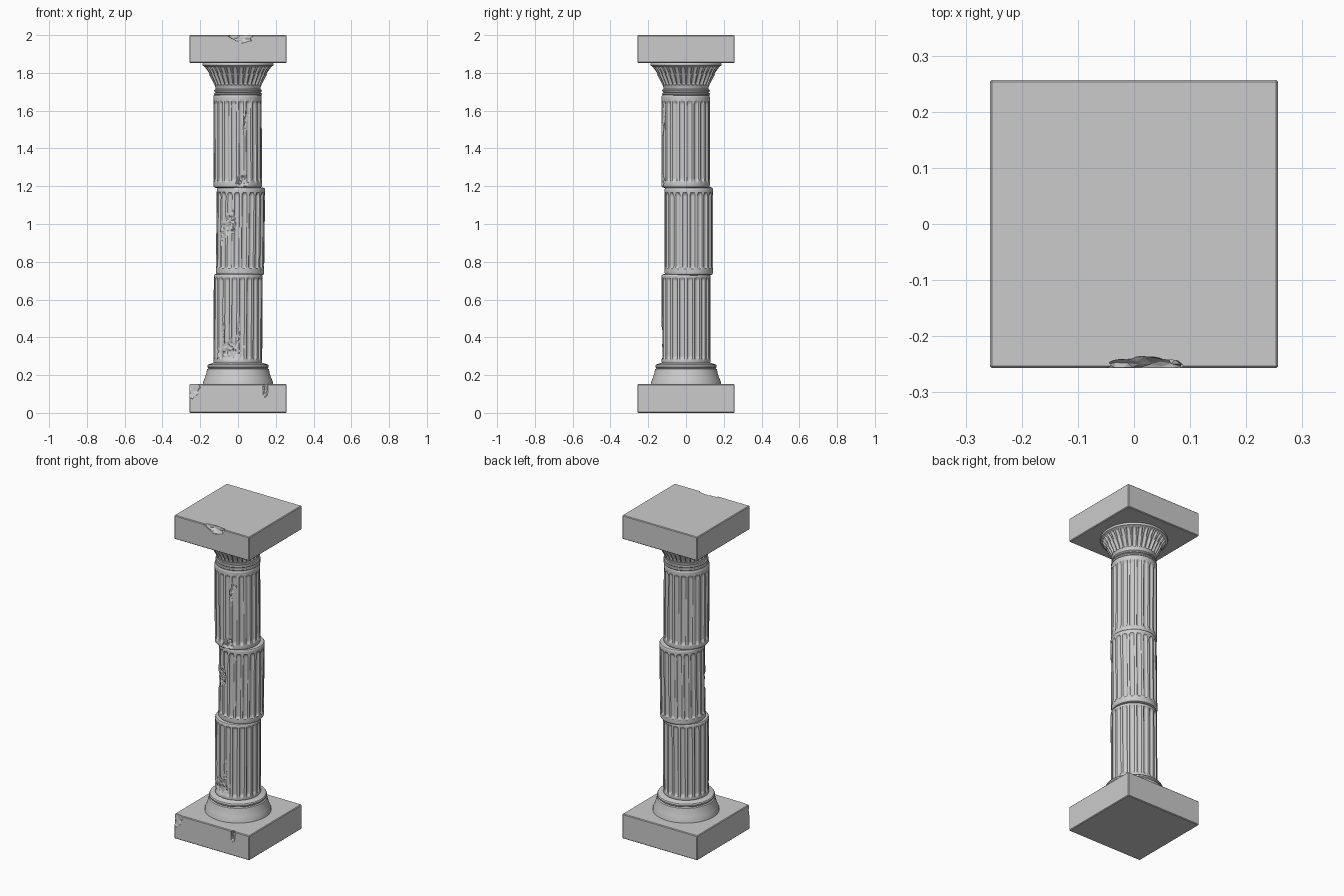
import bpy, bmesh, math, random
from mathutils import Vector, noise

if "Cube" in bpy.data.objects:
    bpy.data.objects.remove(bpy.data.objects["Cube"])

random.seed(4)
HALF = 0.257


def finish(name, bm, angle=35):
    bmesh.ops.recalc_face_normals(bm, faces=bm.faces)
    me = bpy.data.meshes.new(name)
    bm.to_mesh(me)
    bm.free()
    ob = bpy.data.objects.new(name, me)
    bpy.context.collection.objects.link(ob)
    bpy.ops.object.select_all(action='DESELECT')
    ob.select_set(True)
    bpy.context.view_layer.objects.active = ob
    if angle:
        bpy.ops.object.shade_smooth_by_angle(angle=math.radians(angle))
    return ob


def lathe(name, heights, radius, n):
    """Closed surface of revolution whose radius may vary with angle and height."""
    bm = bmesh.new()
    rings = []
    for z in heights:
        ring = []
        for i in range(n):
            a = 2 * math.pi * i / n
            r = radius(a, z)
            ring.append(bm.verts.new((r * math.cos(a), r * math.sin(a), z)))
        rings.append(ring)
    for lo, hi in zip(rings, rings[1:]):
        for i in range(n):
            j = (i + 1) % n
            bm.faces.new((lo[i], lo[j], hi[j], hi[i]))
    bm.faces.new(rings[0][::-1])
    bm.faces.new(rings[-1])
    return finish(name, bm)


def interp(profile, z):
    for (r0, z0), (r1, z1) in zip(profile, profile[1:]):
        if z <= z1:
            return r0 + (r1 - r0) * (z - z0) / (z1 - z0)
    return profile[-1][0]


def groove(a, z, count, z0, z1, width, depth, r):
    """Depth of a round-ended flute at this point."""
    step = 2 * math.pi / count
    u = ((a / step) % 1 - 0.5) * step * r
    v = max(z0 + width - z, z - (z1 - width), 0)
    d = (u * u + v * v) / width ** 2
    return depth * math.sqrt(1 - d) if d < 1 else 0


# Damage on the front of the shaft: x, z, half width, half height, depth, slant
GOUGES = [(-0.04, 0.33, 0.065, 0.06, 0.016, 0), (-0.085, 0.40, 0.015, 0.10, 0.012, 0),
          (0.0, 0.40, 0.014, 0.10, 0.010, 0.1),
          (-0.06, 1.00, 0.045, 0.08, 0.016, 0.3), (-0.09, 0.95, 0.025, 0.05, 0.012, 0.3),
          (0.02, 1.225, 0.03, 0.045, 0.018, 0), (0.05, 1.55, 0.016, 0.09, 0.012, 0.2)]


def damage(a, z, r):
    x, y = r * math.cos(a), r * math.sin(a)
    if y > 0:
        return 0
    cut = 0
    for gx, gz, w, h, depth, slant in GOUGES:
        d = math.hypot((x - gx - slant * (z - gz)) / w, (z - gz) / h)
        d += 0.5 * noise.noise(Vector((x * 45, y * 45, z * 45)))
        if d < 1:
            rough = 0.8 + 0.5 * noise.noise(Vector((x * 90, 7, z * 90)))
            cut = max(cut, depth * min(1, 2 * (1 - d)) * rough)
    return cut


def drum(name, z0, z1, f0, f1, r, offset, tilt):
    heights = [z0, z0 + 0.003, z0 + 0.008]
    heights += [z0 + 0.014 + (z1 - z0 - 0.028) * i / 64 for i in range(65)]
    heights += [z1 - 0.008, z1 - 0.003, z1]

    def radius(a, z):
        e = max(0, 1 - min(z - z0, z1 - z) / 0.012)
        rim = 0.012 * (1 - math.sqrt(max(0, 1 - e * e)))
        return r - rim - max(groove(a, z, 20, f0, f1, 0.0135, 0.010, r), damage(a, z, r))

    ob = lathe(name, heights, radius, 240)
    ob.location = (offset[0] - tilt * (z0 + z1) / 2, offset[1], 0)
    ob.rotation_euler = (0, tilt, 0)
    return ob


def chip(target, loc, size):
    """Knock a jagged piece out of a block."""
    bm = bmesh.new()
    bmesh.ops.create_icosphere(bm, subdivisions=3, radius=1)
    for v in bm.verts:
        v.co *= 1 + random.uniform(-0.14, 0.14)
        v.co = Vector(c * s for c, s in zip(v.co, size))
    cutter = finish("chip_cutter", bm, 0)
    cutter.location = loc
    cutter.hide_render = True
    mod = target.modifiers.new("chip", 'BOOLEAN')
    mod.operation, mod.object, mod.solver = 'DIFFERENCE', cutter, 'EXACT'
    bpy.context.view_layer.objects.active = target
    bpy.ops.object.modifier_apply(modifier=mod.name)
    bpy.data.objects.remove(cutter)


def block(name, z0, z1):
    bm = bmesh.new()
    bmesh.ops.create_cube(bm, size=1)
    for v in bm.verts:
        v.co = (v.co.x * 2 * HALF, v.co.y * 2 * HALF, (z0 + z1) / 2 + v.co.z * (z1 - z0))
    bmesh.ops.bevel(bm, geom=bm.edges[:], offset=0.004, segments=1, affect='EDGES')
    return finish(name, bm, 0)


# Square plinth and abacus with broken edges
plinth = block("plinth", 0, 0.152)
chip(plinth, (-0.25, -0.262, 0.135), (0.05, 0.016, 0.06))
chip(plinth, (0.145, -0.262, 0.13), (0.014, 0.02, 0.05))
abacus = block("abacus", 1.853, 2.0)
chip(abacus, (0.02, -0.262, 2.005), (0.07, 0.027, 0.045))

# Flared base with a rounded collar
BASE = [(0.187, 0.150), (0.186, 0.160), (0.176, 0.185), (0.168, 0.21), (0.163, 0.232),
        (0.156, 0.236), (0.161, 0.241), (0.162, 0.249), (0.158, 0.256), (0.146, 0.260),
        (0.130, 0.264), (0.118, 0.270)]
lathe("base_moulding", [p[1] for p in BASE], lambda a, z: interp(BASE, z), 64)

# Three fluted drums, the middle one pushed out of line
drum("lower_drum", 0.258, 0.735, 0.285, 0.715, 0.129, (0, 0), 0.004)
drum("middle_drum", 0.730, 1.195, 0.765, 1.165, 0.128, (0.013, 0.015), 0.012)
drum("upper_drum", 1.192, 1.685, 1.225, 1.650, 0.128, (-0.002, -0.002), -0.004)

# Neck rings under the capital
NECK = [(0.115, 1.678), (0.124, 1.682), (0.127, 1.688), (0.124, 1.694), (0.118, 1.697),
        (0.124, 1.700), (0.126, 1.706), (0.123, 1.712), (0.115, 1.716)]
lathe("neck_rings", [p[1] for p in NECK], lambda a, z: interp(NECK, z), 64)

# Bell capital carved with upright leaves
BELL = [(0.117, 1.712), (0.122, 1.73), (0.134, 1.755), (0.147, 1.78), (0.163, 1.81),
        (0.177, 1.834), (0.187, 1.838), (0.188, 1.849), (0.184, 1.855)]


def bell(a, z):
    r = interp(BELL, z)
    leaf = groove(a, z, 32, 1.735, 1.836, 0.010, 0.010, r)
    tips = groove(a + math.pi / 32, z, 32, 1.79, 1.834, 0.005, 0.006, r)
    return r - max(leaf, tips)


lathe("capital", [1.712 + 0.143 * i / 44 for i in range(45)], bell, 320)
